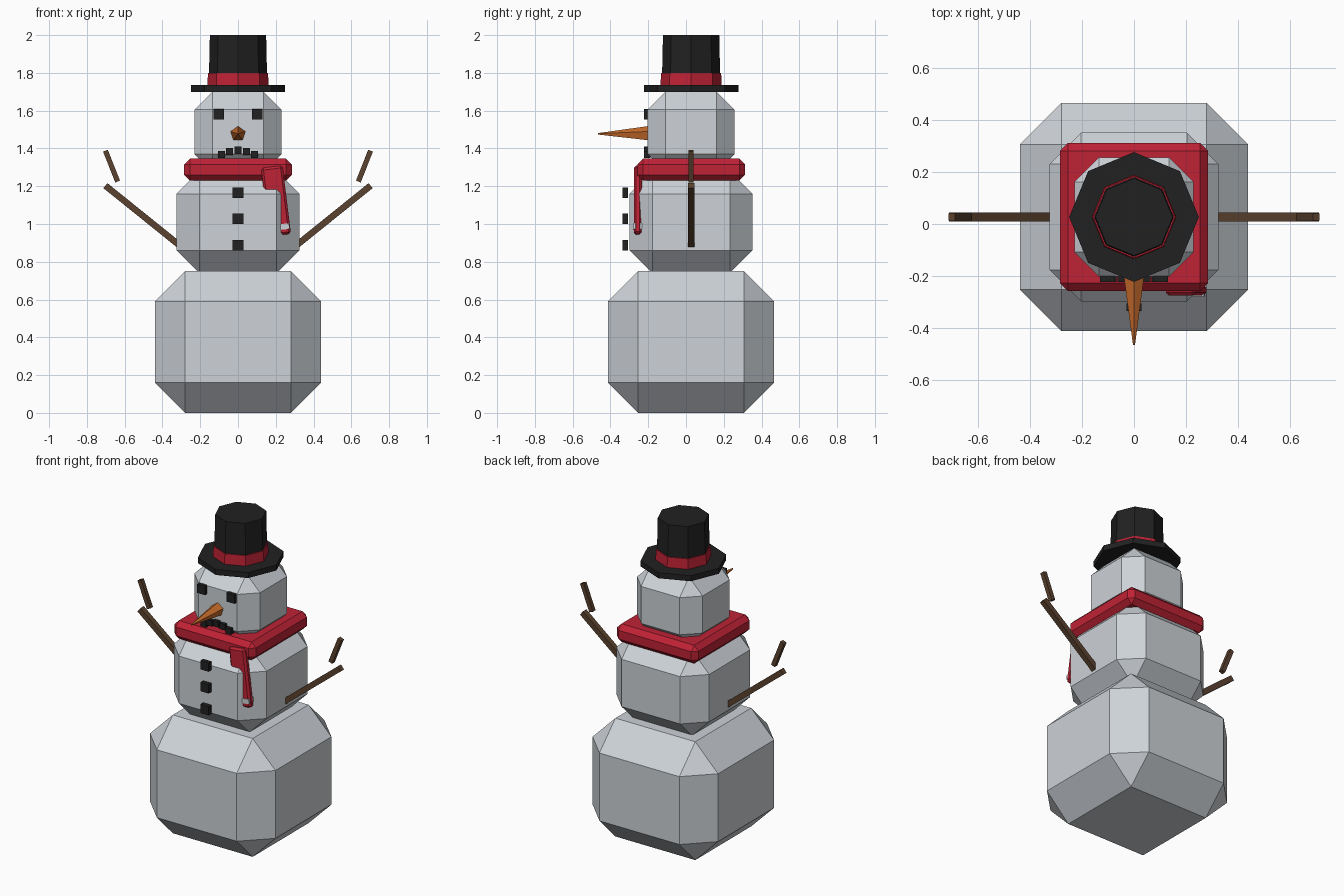
import bpy, bmesh, math
from mathutils import Matrix, Vector

if "Cube" in bpy.data.objects:
    bpy.data.objects.remove(bpy.data.objects["Cube"])

CY = 0.027  # y of the body axis


def mat(name, rgb):
    m = bpy.data.materials.new(name)
    m.diffuse_color = (*rgb, 1)
    m.use_nodes = True
    m.node_tree.nodes["Principled BSDF"].inputs["Base Color"].default_value = m.diffuse_color
    return m


SNOW = mat("snow", (0.61, 0.645, 0.68))
BLACK = mat("black", (0.015, 0.015, 0.015))
RED = mat("red", (0.52, 0.016, 0.035))
ORANGE = mat("orange", (0.58, 0.15, 0.025))
BROWN = mat("brown", (0.105, 0.055, 0.028))


def finish(bm, name, material, matrix):
    me = bpy.data.meshes.new(name)
    bmesh.ops.transform(bm, matrix=matrix, verts=bm.verts)
    bmesh.ops.recalc_face_normals(bm, faces=bm.faces)
    bm.to_mesh(me)
    bm.free()
    me.materials.append(material)
    ob = bpy.data.objects.new(name, me)
    bpy.context.collection.objects.link(ob)
    return ob


def box(name, centre, size, material, bevel=0, tilt=0):
    """Box, optionally chamfered, tilted about the y axis (degrees)."""
    bm = bmesh.new()
    bmesh.ops.create_cube(bm, size=1)
    bmesh.ops.scale(bm, vec=size, verts=bm.verts)
    if bevel:
        bmesh.ops.bevel(bm, geom=bm.edges[:], offset=bevel, segments=1,
                        profile=0.5, affect='EDGES')
    m = Matrix.Translation(centre) @ Matrix.Rotation(math.radians(tilt), 4, 'Y')
    return finish(bm, name, material, m)


def cone(name, z0, z1, r0, r1, material, sides=8):
    """Upright frustum on the body axis with corners on the axes."""
    bm = bmesh.new()
    bmesh.ops.create_cone(bm, cap_ends=True, segments=sides, radius1=r0,
                          radius2=r1, depth=z1 - z0)
    return finish(bm, name, material, Matrix.Translation((0, CY, (z0 + z1) / 2)))


def stick(name, a, b, width, material):
    """Square stick in the xz plane between two (x, z) points."""
    d = Vector((b[0] - a[0], b[1] - a[1]))
    return box(name, ((a[0] + b[0]) / 2, CY, (a[1] + b[1]) / 2),
               (width, width, d.length), material,
               tilt=math.degrees(math.atan2(d.x, d.y)))


# Three chamfered snow blocks: half width, bottom, top, chamfer
for name, h, z0, z1, b in (("base_body", 0.44, 0, 0.75, 0.16),
                           ("middle_body", 0.325, 0.74, 1.28, 0.12),
                           ("head", 0.23, 1.275, 1.70, 0.095)):
    box(name, (0, CY, (z0 + z1) / 2), (2 * h, 2 * h, z1 - z0), SNOW, b)

# Hat
cone("hat_brim", 1.70, 1.735, 0.25, 0.25, BLACK)
cone("hat_crown", 1.73, 2.0, 0.155, 0.149, BLACK)
cone("hat_band", 1.735, 1.80, 0.162, 0.159, RED)

# Scarf, hanging tail and its pale stripe
box("scarf", (0, CY, 1.288), (0.57, 0.57, 0.115), RED, 0.03)
box("scarf_tail", (0.201, -0.255, 1.122), (0.115, 0.042, 0.365), RED, 0.012, -7)
box("scarf_stripe", (0.218, -0.256, 0.983), (0.108, 0.046, 0.03), SNOW, 0, -7)

# Eyes
for s, side in ((-1, "left"), (1, "right")):
    box(side + "_eye", (s * 0.103, -0.206, 1.58), (0.056, 0.034, 0.056), BLACK)

# Mouth pebbles in a downturned arc
for i, (x, z) in enumerate(((-0.087, 1.368), (-0.045, 1.384), (0, 1.39),
                            (0.045, 1.384), (0.087, 1.368))):
    box(f"mouth_pebble_{i + 1}", (x, -0.206, z), (0.038, 0.034, 0.038), BLACK)

# Buttons
for i, z in enumerate((1.165, 1.027, 0.888)):
    box(f"button_{i + 1}", (0, -0.321, z), (0.058, 0.028, 0.056), BLACK)

# Five-sided nose pointing to -y, one corner up
bm = bmesh.new()
rings = [[bm.verts.new((r * math.sin(a), y, r * math.cos(a)))
          for a in (math.tau * k / 5 for k in range(5))]
         for r, y in ((0.042, -0.195), (0.004, -0.467))]
for k in range(5):
    n = (k + 1) % 5
    bm.faces.new((rings[0][k], rings[0][n], rings[1][n], rings[1][k]))
for ring in rings:
    bm.faces.new(ring)
finish(bm, "nose", ORANGE, Matrix.Translation((0, 0, 1.477)))

# Arms and twigs, mirrored
for s, side in ((-1, "left"), (1, "right")):
    stick(side + "_arm", (s * 0.22, 0.815), (s * 0.702, 1.203), 0.034, BROWN)
    stick(side + "_twig", (s * 0.637, 1.225), (s * 0.702, 1.388), 0.027, BROWN)
